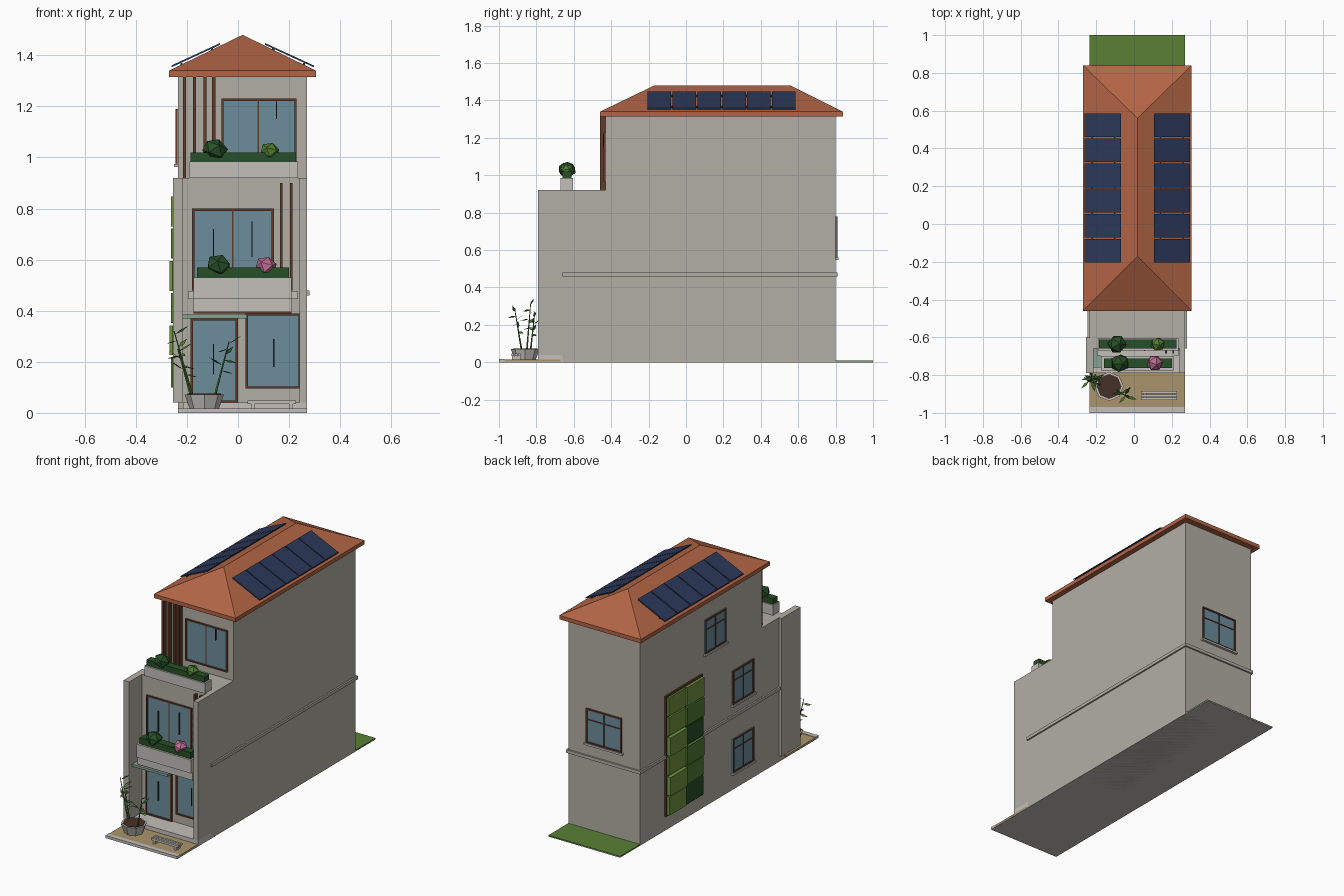
import bpy, bmesh, math, random
from mathutils import Vector, Matrix

if "Cube" in bpy.data.objects:
    bpy.data.objects.remove(bpy.data.objects["Cube"])
random.seed(4)

def mat(name, r, g, b):
    m = bpy.data.materials.new(name)
    m.diffuse_color = (r, g, b, 1)
    m.use_nodes = True
    m.node_tree.nodes["Principled BSDF"].inputs["Base Color"].default_value = m.diffuse_color
    return m

WALL = mat("wall", .45, .43, .38)
LIGHT = mat("concrete", .55, .53, .49)
GLASS = mat("glass", .15, .27, .33)
WOOD = mat("wood", .12, .045, .025)
ROOF = mat("terracotta", .45, .13, .06)
NAVY = mat("solar", .025, .04, .1)
HEDGE = mat("hedge", .02, .08, .02)
LEAF = mat("leaf", .08, .2, .03)
LIME = mat("lime", .16, .3, .05)
PINK = mat("pink", .5, .15, .28)
GRASS = mat("grass", .1, .22, .035)
SAND = mat("sand", .4, .3, .15)
SOIL = mat("soil", .06, .03, .02)
DARK = mat("metal", .03, .03, .03)

def obj(name, verts, faces, m):
    me = bpy.data.meshes.new(name)
    me.from_pydata(verts, [], faces)
    bm = bmesh.new()
    bm.from_mesh(me)
    bmesh.ops.recalc_face_normals(bm, faces=bm.faces)
    bm.to_mesh(me)
    bm.free()
    me.materials.append(m)
    o = bpy.data.objects.new(name, me)
    bpy.context.collection.objects.link(o)
    return o

BOX = [(0, 1, 3, 2), (4, 6, 7, 5), (0, 4, 5, 1), (2, 3, 7, 6), (0, 2, 6, 4), (1, 5, 7, 3)]

def box(name, x0, x1, y0, y1, z0, z1, m=WALL):
    return obj(name, [(x, y, z) for x in (x0, x1) for y in (y0, y1) for z in (z0, z1)], BOX, m)

def window(name, side, pos, a0, a1, z0, z1, bars=(), hbar=None, handles=(), sill=False):
    """side: 'F' faces -y, 'B' faces +y, 'L' faces -x"""
    s = 1 if side == 'B' else -1
    def piece(n, u0, u1, w0, w1, d, m):
        p, q = sorted((pos - s * .004, pos + s * d))
        if side == 'L':
            box(n, p, q, u0, u1, w0, w1, m)
        else:
            box(n, u0, u1, p, q, w0, w1, m)
    t = .009
    piece(name + "_glass", a0, a1, z0, z1, .004, GLASS)
    piece(name + "_frame_a", a0, a0 + t, z0, z1, .01, WOOD)
    piece(name + "_frame_b", a1 - t, a1, z0, z1, .01, WOOD)
    piece(name + "_frame_bottom", a0 + t, a1 - t, z0, z0 + t, .01, WOOD)
    piece(name + "_frame_top", a0 + t, a1 - t, z1 - t, z1, .01, WOOD)
    for b in bars:
        piece(name + "_mullion", b - .003, b + .003, z0 + t, z1 - t, .008, WOOD)
    if hbar:
        piece(name + "_transom", a0 + t, a1 - t, hbar - .003, hbar + .003, .008, WOOD)
    for h, h0, h1 in handles:
        piece(name + "_handle", h - .002, h + .002, h0, h1, .013, DARK)
    if sill:
        piece(name + "_sill", a0 - .01, a1 + .01, z0 - .012, z0, .016, LIGHT)

# plot
box("plot_base", -.235, .27, -1, 1, 0, .005, LIGHT)
box("back_lawn", -.235, .27, .8, 1, .003, .009, GRASS)
box("front_yard", -.235, .27, -.97, -.67, .003, .014, SAND)
box("front_kerb", -.235, .27, -1, -.97, .003, .017, LIGHT)
box("porch_step", -.215, .27, -.79, -.66, .005, .04, LIGHT)

# house body
box("lower_floors", -.235, .27, -.66, .8, 0, .92)
box("top_floor", -.235, .27, -.43, .8, .92, 1.32)
box("left_fin", -.255, -.215, -.79, -.6, .04, .92)
box("right_fin", .24, .27, -.79, -.66, .04, .92)
# string course around the sides and back
box("band_right", .27, .28, -.66, .81, .46, .48)
box("band_left", -.245, -.235, -.6, .81, .46, .48)
box("band_back", -.235, .27, .8, .81, .46, .48)

# roof
x0, x1, y0, y1, xm = -.27, .305, -.46, .84, .018
box("roof_fascia", x0, x1, y0, y1, 1.315, 1.34, ROOF)
obj("hip_roof", [(x0, y0, 1.34), (x1, y0, 1.34), (x1, y1, 1.34), (x0, y1, 1.34),
                 (xm, -.17, 1.48), (xm, .56, 1.48)],
    [(0, 1, 4), (1, 2, 5, 4), (2, 3, 5), (3, 0, 4, 5), (3, 2, 1, 0)], ROOF)

# solar panels on both slopes
for s in (-1, 1):
    for i in range(6):
        ya = -.205 + i * .133
        pts = [(xm + s * d, y, z + h) for d, z in ((.088, 1.441), (.279, 1.353))
               for y in (ya, ya + .126) for h in (0, .007)]
        obj("solar_panel", pts, BOX, NAVY)
    for d, z in ((.12, 1.424), (.24, 1.366)):
        box("panel_rail", xm + s * d - .004, xm + s * d + .004, -.2, .585, z - .012, z + .004, DARK)

# front glazing
window("door", 'F', -.66, -.185, 0, .04, .37, handles=[(-.095, .15, .27)])
window("ground_window", 'F', -.66, .03, .245, .095, .39, handles=[(.14, .18, .29)])
window("middle_window", 'F', -.66, -.18, .14, .48, .8, bars=[-.02],
       handles=[(-.095, .59, .72), (.055, .61, .75)])
window("top_window", 'F', -.43, -.065, .23, .965, 1.23, bars=[.08], handles=[(.15, 1.15, 1.22)])
# left and back windows
for n, a, z in (("left_low", -.34, .11), ("left_mid", -.34, .545), ("left_top", -.06, .975)):
    window(n, 'L', -.235, a, a + .21, z, z + .215, bars=[a + .105], hbar=z + .15, sill=True)
window("back_window", 'B', .8, -.11, .14, .56, .78, bars=[.015], hbar=.71, sill=True)

# timber slats
for x in (-.21, -.17, -.13, -.095):
    box("top_slat", x - .006, x + .006, -.46, -.43, .92, 1.316, WOOD)
for x in (.17, .208, .246):
    box("middle_slat", x - .005, x + .005, -.685, -.66, .48, .9, WOOD)

# entrance canopy, balcony and planters
box("canopy", -.215, .035, -.76, -.66, .37, .385, mat("canopy_glass", .25, .36, .3))
box("balcony_soffit", -.175, .21, -.75, -.66, .39, .395, WOOD)
box("balcony_slab", -.175, .21, -.76, -.66, .395, .445, LIGHT)
box("balcony_ledge", -.195, .235, -.7, -.66, .445, .475, LIGHT)
box("balcony_planter", -.175, .21, -.775, -.7, .445, .53, LIGHT)
box("balcony_hedge", -.16, .2, -.763, -.712, .53, .57, HEDGE)
box("terrace_planter", -.19, .235, -.67, -.605, .92, .985, LIGHT)
box("terrace_hedge", -.185, .225, -.66, -.612, .985, 1.02, HEDGE)

def bush(x, y, z, r, m):
    bpy.ops.mesh.primitive_ico_sphere_add(subdivisions=1, radius=r, location=(x, y, z),
                                          rotation=(.3, .2, random.random() * 3))
    o = bpy.context.object
    o.name = "bush"
    o.scale.z = .85
    o.data.materials.append(m)

bush(-.075, -.737, .577, .052, HEDGE)
bush(.11, -.737, .575, .044, PINK)
bush(-.09, -.636, 1.03, .052, HEDGE)
bush(.125, -.636, 1.025, .04, LEAF)

# living wall on the left side
box("living_wall_frame", -.245, -.235, .18, .55, .09, .86, WOOD)
for r in range(6):
    for c in range(2):
        d = random.choice((.256, .262, .268))
        ya, z = .187 + c * .18, .1 + r * .126
        box("living_wall_tile", -d, -.245, ya, ya + .172, z, z + .117,
            random.choice((HEDGE, LEAF, LIME, GRASS)))

# bench
box("bench_left_foot", .05, .065, -.93, -.885, .01, .035, LIGHT)
box("bench_right_foot", .2, .215, -.93, -.885, .01, .035, LIGHT)
for y in (-.932, -.915, -.898):
    box("bench_plank", .038, .228, y, y + .013, .035, .048, LIGHT)

# pot with bamboo
def cone(name, r1, r2, z, h, m):
    bpy.ops.mesh.primitive_cone_add(vertices=8, radius1=r1, radius2=r2, depth=h,
                                    location=(-.132, -.86, z + h / 2))
    bpy.context.object.name = name
    bpy.context.object.data.materials.append(m)

cone("pot", .055, .077, .01, .062, LIGHT)
cone("soil", .066, .066, .068, .007, SOIL)

def bamboo(base, tip):
    a, b = Vector(base), Vector(tip)
    v = b - a
    bpy.ops.mesh.primitive_cone_add(vertices=5, radius1=.005, radius2=.002, depth=v.length,
                                    location=(a + b) / 2)
    o = bpy.context.object
    o.name = "bamboo_stem"
    o.rotation_euler = v.to_track_quat('Z', 'Y').to_euler()
    o.data.materials.append(LEAF)
    for i in range(6):
        p = a + v * (.45 + .1 * i)
        ang = i * 2.4 + random.random()
        d = Vector((math.cos(ang), math.sin(ang), .6 if i % 2 else -.2)) * .055
        w = Vector((-math.sin(ang), math.cos(ang), .5)) * .008
        obj("bamboo_leaf", [p, p + d * .45 + w, p + d, p + d * .45 - w], [(0, 1, 2, 3)],
            random.choice((HEDGE, LEAF)))

bamboo((-.18, -.85, .07), (-.25, -.83, .32))
bamboo((-.185, -.83, .07), (-.235, -.81, .25))
bamboo((-.09, -.88, .07), (-.035, -.915, .28))
